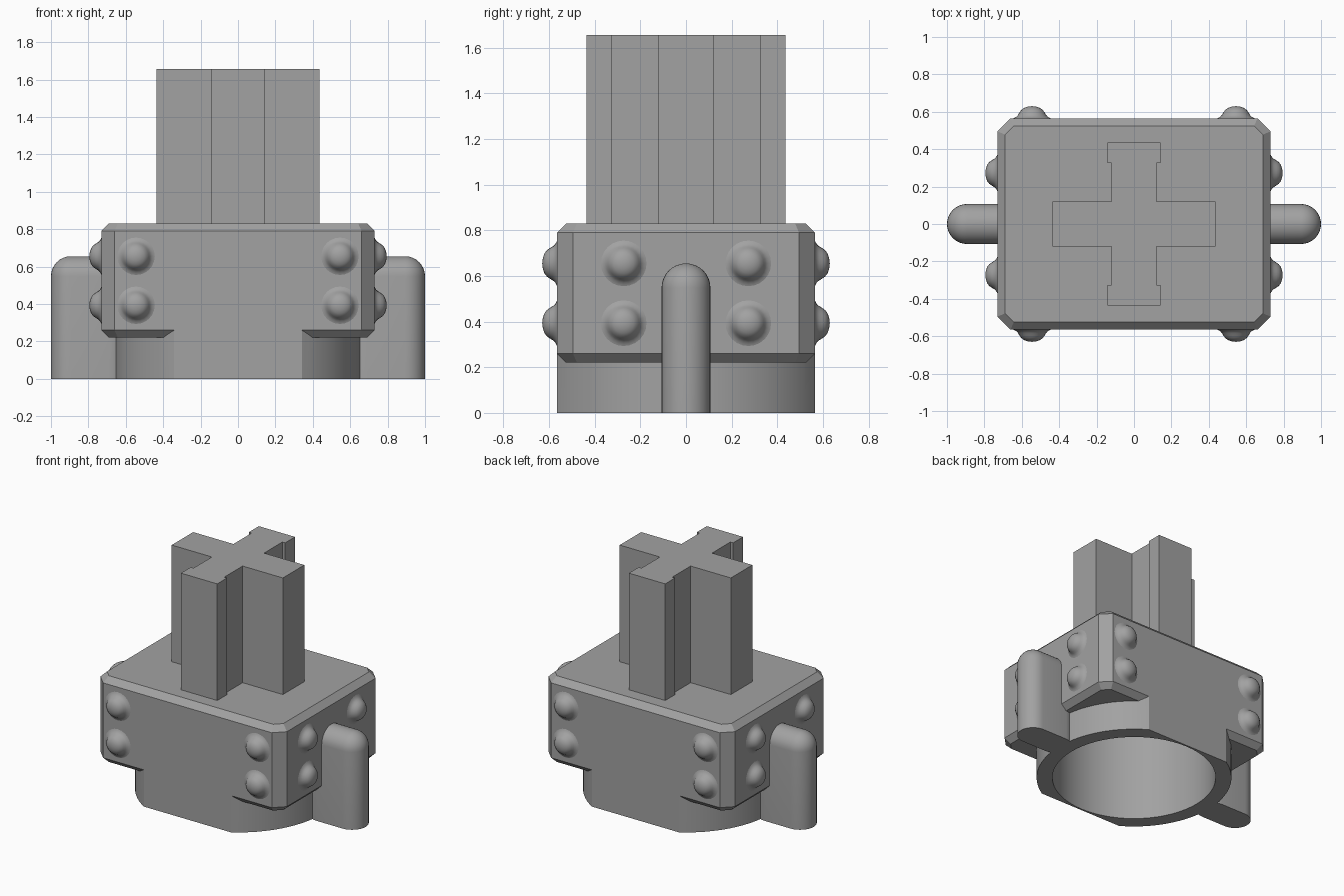
import bpy, bmesh, math
from mathutils import Matrix, Vector

if "Cube" in bpy.data.objects:
    bpy.data.objects.remove(bpy.data.objects["Cube"])

grey = bpy.data.materials.new("plain grey")
grey.diffuse_color = (0.36, 0.36, 0.36, 1)
grey.use_nodes = True
grey.node_tree.nodes["Principled BSDF"].inputs["Base Color"].default_value = grey.diffuse_color


def finish(name, bm):
    bmesh.ops.recalc_face_normals(bm, faces=bm.faces)
    mesh = bpy.data.meshes.new(name)
    bm.to_mesh(mesh)
    bm.free()
    mesh.materials.append(grey)
    obj = bpy.data.objects.new(name, mesh)
    bpy.context.collection.objects.link(obj)
    return obj


def smooth(obj):
    bpy.ops.object.select_all(action='DESELECT')
    obj.select_set(True)
    bpy.context.view_layer.objects.active = obj
    bpy.ops.object.shade_smooth_by_angle(angle=math.radians(30))


def loft(name, rings):
    """Closed solid through matching rings of (x, y) points, each at a height."""
    bm = bmesh.new()
    loops = [[bm.verts.new((x, y, z)) for x, y in pts] for pts, z in rings]
    n = len(loops[0])
    for a, b in zip(loops, loops[1:]):
        for i in range(n):
            j = (i + 1) % n
            bm.faces.new((a[i], a[j], b[j], b[i]))
    bm.faces.new(loops[0][::-1])
    bm.faces.new(loops[-1])
    return finish(name, bm)


def octagon(hx, hy, c):
    quarter = [(hx, hy - c), (hx - c, hy)]
    return (quarter + [(-x, y) for x, y in quarter[::-1]]
            + [(-x, -y) for x, y in quarter] + [(x, -y) for x, y in quarter[::-1]])


def boolean(obj, other, op):
    mod = obj.modifiers.new(op, 'BOOLEAN')
    mod.operation, mod.object, mod.solver = op, other, 'EXACT'
    bpy.context.view_layer.objects.active = obj
    bpy.ops.object.modifier_apply(modifier=mod.name)
    bpy.data.objects.remove(other)


# Chamfered housing
HX, HY = 0.73, 0.565
wide, inset = octagon(HX, HY, 0.07), octagon(HX - 0.04, HY - 0.04, 0.047)
housing = loft("housing", [(inset, 0.22), (wide, 0.26), (wide, 0.79), (inset, 0.83)])

# Round collar below, cut flat at the front and back
R = 0.66
end = math.asin(HY / R)
arc = [(R * math.cos(t), R * math.sin(t))
       for t in (end * (i / 16 - 1) for i in range(33))]
outline = arc + [(-x, -y) for x, y in arc]
collar = loft("collar", [(outline, 0), (outline, 0.45)])
boolean(housing, collar, 'UNION')

# Blind round bore from below
circle = [(0.553 * math.cos(i * math.tau / 64), 0.553 * math.sin(i * math.tau / 64))
          for i in range(64)]
boolean(housing, loft("bore", [(circle, -0.1), (circle, 0.75)]), 'DIFFERENCE')
smooth(housing)

# Cross-shaped post with flanged front and back arms
quarter = [(0.435, 0.12), (0.12, 0.12), (0.12, 0.325), (0.142, 0.325), (0.142, 0.435)]
cross = (quarter + [(-x, y) for x, y in quarter[::-1]]
         + [(-x, -y) for x, y in quarter] + [(x, -y) for x, y in quarter[::-1]])
loft("cross_post", [(cross, 0.82), (cross, 1.655)])

# Rounded side arms
r, top = 0.107, 0.655
for side, label in ((1, "right"), (-1, "left")):
    bm = bmesh.new()
    for x in (0.69, 1 - r):
        bmesh.ops.create_uvsphere(bm, u_segments=32, v_segments=16, radius=r,
                                  matrix=Matrix.Translation((side * x, 0, top - r)))
        bmesh.ops.create_circle(bm, segments=32, radius=r,
                                matrix=Matrix.Translation((side * x, 0, 0)))
    hull = bmesh.ops.convex_hull(bm, input=bm.verts)
    junk = set(hull["geom_interior"] + hull["geom_unused"])
    bmesh.ops.delete(bm, geom=[v for v in junk if isinstance(v, bmesh.types.BMVert)],
                     context='VERTS')
    bmesh.ops.dissolve_limit(bm, angle_limit=0.01, verts=bm.verts, edges=bm.edges)
    smooth(finish(label + "_arm", bm))

# Flared round bumps on all four walls
PROFILE = [(0.105, -0.002), (0.095, 0.002), (0.084, 0.008), (0.075, 0.018), (0.068, 0.03),
           (0.058, 0.044), (0.044, 0.055), (0.024, 0.062), (0, 0.065)]


def bump(name, pos, normal):
    bm = bmesh.new()
    verts = [bm.verts.new((rad, 0, h)) for rad, h in PROFILE]
    edges = [bm.edges.new(pair) for pair in zip(verts, verts[1:])]
    bmesh.ops.spin(bm, geom=verts + edges, cent=(0, 0, 0), axis=(0, 0, 1),
                   angle=math.tau, steps=24)
    bmesh.ops.remove_doubles(bm, verts=bm.verts, dist=1e-4)
    turn = Vector(normal).to_track_quat('Z', 'Y').to_matrix().to_4x4()
    bm.transform(Matrix.Translation(pos) @ turn)
    smooth(finish(name, bm))


for z in (0.393, 0.655):
    for s in (1, -1):
        for t in (1, -1):
            bump("end_bump", (t * 0.545, s * HY, z), (0, s, 0))
            bump("side_bump", (s * HX, t * 0.273, z), (s, 0, 0))
